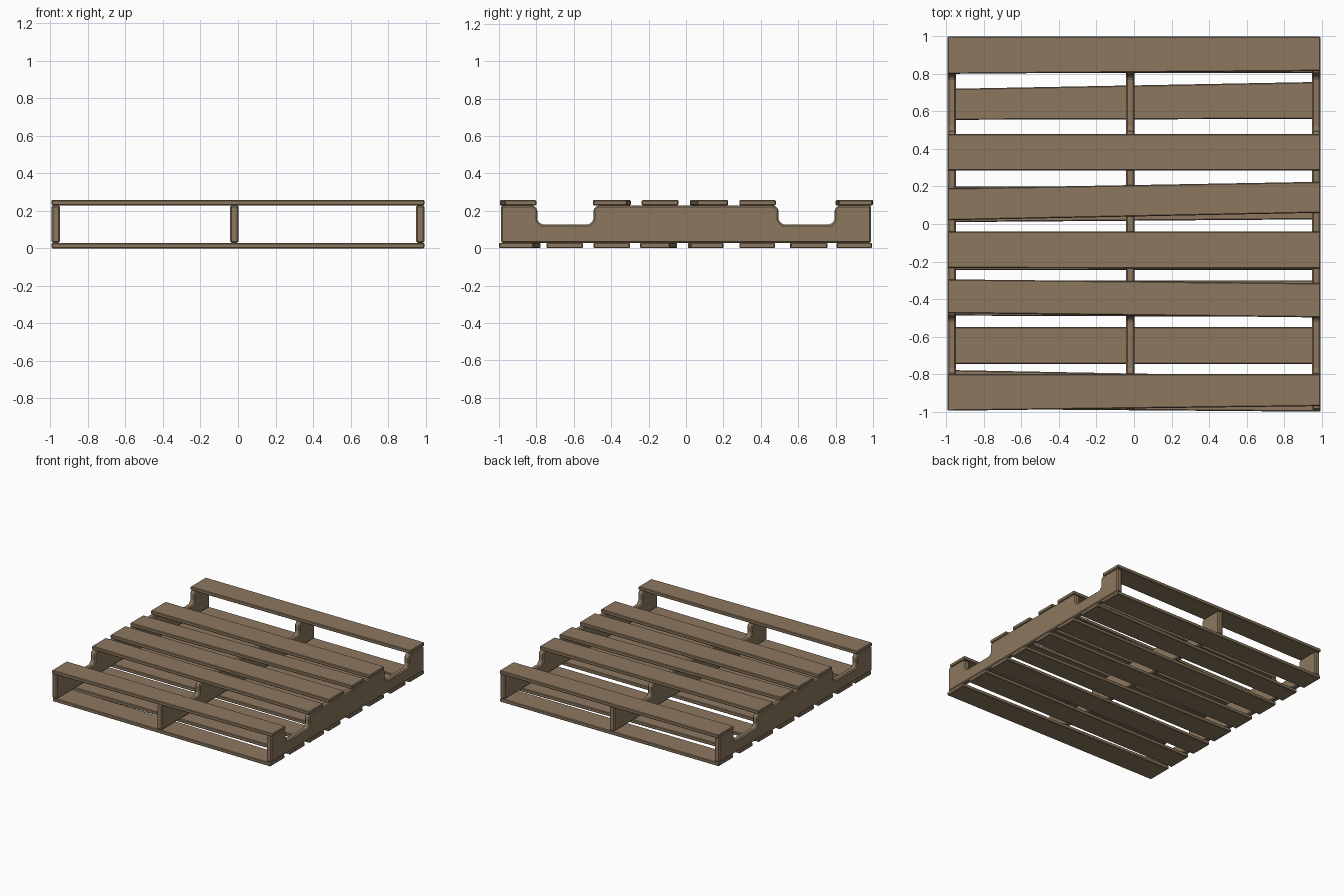
import bpy, bmesh

if "Cube" in bpy.data.objects:
    bpy.data.objects.remove(bpy.data.objects["Cube"])

wood = bpy.data.materials.new("pallet_wood")
wood.diffuse_color = (0.262, 0.187, 0.113, 1)
wood.use_nodes = True
wood.node_tree.nodes["Principled BSDF"].inputs["Base Color"].default_value = wood.diffuse_color


def prism(name, outline, offset, bevel):
    """Extrude a closed outline by an offset vector and soften its edges."""
    bm = bmesh.new()
    face = bm.faces.new([bm.verts.new(p) for p in outline])
    ext = bmesh.ops.extrude_face_region(bm, geom=[face])
    verts = [v for v in ext["geom"] if isinstance(v, bmesh.types.BMVert)]
    bmesh.ops.translate(bm, verts=verts, vec=offset)
    bmesh.ops.recalc_face_normals(bm, faces=bm.faces)
    mesh = bpy.data.meshes.new(name)
    bm.to_mesh(mesh)
    bm.free()
    mesh.materials.append(wood)
    obj = bpy.data.objects.new(name, mesh)
    bpy.context.collection.objects.link(obj)
    mod = obj.modifiers.new("worn_edges", "BEVEL")
    mod.width = bevel
    mod.segments = 1
    mod.limit_method = "ANGLE"
    return obj


HALF = 0.994
THICK = 0.029

# Slats: y range at the left end, then y range at the right end
top_slats = [
    (-0.995, -0.80, -0.97, -0.80),
    (-0.475, -0.295, -0.498, -0.315),
    (-0.235, -0.04, -0.237, -0.04),
    (0.02, 0.19, 0.06, 0.225),
    (0.285, 0.48, 0.285, 0.48),
    (0.80, 1.00, 0.815, 0.998),
]
bottom_slats = [
    (-0.985, -0.778, -1.00, -0.815),
    (-0.745, -0.55, -0.745, -0.55),
    (-0.488, -0.30, -0.495, -0.30),
    (-0.245, -0.048, -0.245, -0.085),
    (0.01, 0.20, 0.025, 0.20),
    (0.285, 0.475, 0.285, 0.475),
    (0.555, 0.72, 0.56, 0.757),
    (0.805, 0.995, 0.805, 0.995),
]
for label, slats, z in (("top_slat", top_slats, 0.229),
                        ("bottom_slat", bottom_slats, 0.0)):
    for l0, l1, r0, r1 in slats:
        prism(label, [(-HALF, l0, z), (HALF, r0, z), (HALF, r1, z), (-HALF, l1, z)],
              (0, 0, THICK), 0.005)

# Stringers: side profile with two chamfered fork notches, mirrored about y = 0
half_profile = [(0.99, 0.029), (0.99, 0.229), (0.815, 0.229), (0.795, 0.209),
                (0.795, 0.149), (0.775, 0.128), (0.515, 0.128), (0.495, 0.149),
                (0.495, 0.209), (0.475, 0.229)]
profile = half_profile + [(-y, z) for y, z in reversed(half_profile)]
for label, x0, x1 in (("left_stringer", -HALF, -0.949),
                      ("middle_stringer", -0.043, 0.003),
                      ("right_stringer", 0.949, HALF)):
    prism(label, [(x0, y, z) for y, z in profile], (x1 - x0, 0, 0), 0.008)
